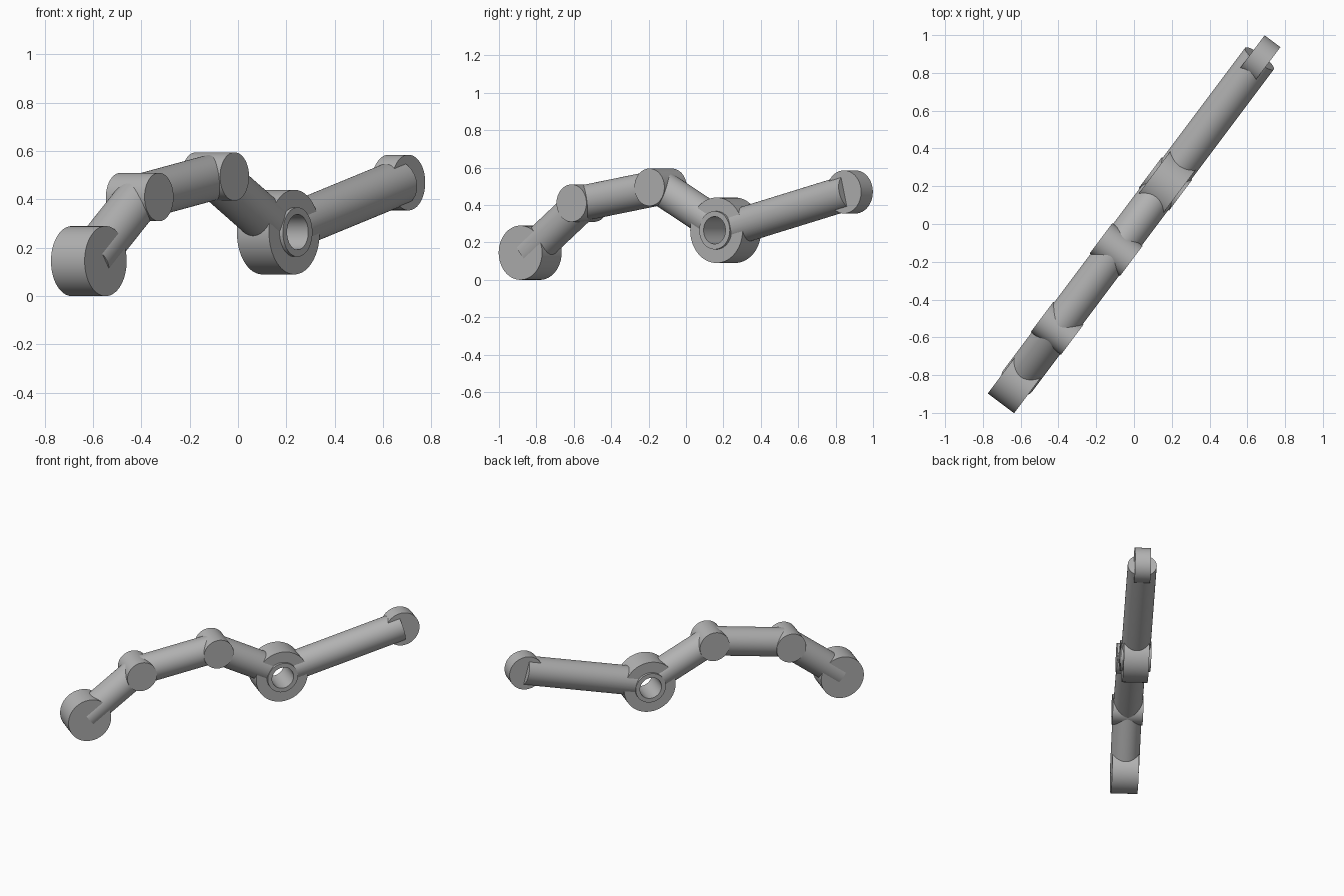
import bpy
from mathutils import Vector

if "Cube" in bpy.data.objects:
    bpy.data.objects.remove(bpy.data.objects["Cube"], do_unlink=True)

grey = bpy.data.materials.new("plain grey")
grey.use_nodes = True
grey.diffuse_color = (0.45, 0.45, 0.45, 1)
grey.node_tree.nodes["Principled BSDF"].inputs["Base Color"].default_value = (0.45, 0.45, 0.45, 1)

# The linkage lies in one upright plane: along runs with it, across is the pin axis
along = Vector((0.6, 0.8, 0))
across = Vector((0.8, -0.6, 0))


def rod(name, start, end, radius):
    """Capped cylinder between two points."""
    axis = end - start
    bpy.ops.mesh.primitive_cylinder_add(vertices=96, radius=radius, depth=axis.length,
                                        location=(start + end) / 2)
    ob = bpy.context.object
    ob.name = name
    ob.rotation_euler = axis.to_track_quat("Z", "Y").to_euler()
    ob.data.materials.append(grey)
    return ob


# Joints: name, distance along, height, radius, half width
joints = [
    ("foot_wheel", -1.037, 0.145, 0.145, 0.087),
    ("lower_pin", -0.686, 0.41, 0.10, 0.10),
    ("upper_pin", -0.165, 0.495, 0.10, 0.10),
    ("hub_wheel", 0.27, 0.265, 0.175, 0.083),
    ("end_wheel", 1.099, 0.47, 0.115, 0.052),
]
parts, centres = {}, []
for name, s, z, radius, half in joints:
    c = along * s + across * 0.006 + Vector((0, 0, z))
    centres.append(c)
    parts[name] = rod(name, c - across * half, c + across * half, radius)

# Round arms from each joint centre to the next
arms = ["foot_arm", "middle_arm", "hub_arm", "end_arm"]
for name, a, b in zip(arms, centres, centres[1:]):
    parts[name] = rod(name, a, b, 0.095)

# Bearing sleeve through the hub wheel
hub = centres[3]
parts["hub_sleeve"] = rod("hub_sleeve", hub - across * 0.1, hub + across * 0.1, 0.102)

# Bore straight through everything that meets at the hub
cutter = rod("bore_cutter", hub - across * 0.3, hub + across * 0.3, 0.073)
cutter.hide_render = True
for name in ("hub_wheel", "hub_sleeve", "hub_arm", "end_arm"):
    ob = parts[name]
    bpy.context.view_layer.objects.active = ob
    mod = ob.modifiers.new("bore", "BOOLEAN")
    mod.operation = "DIFFERENCE"
    mod.solver = "EXACT"
    mod.object = cutter
    bpy.ops.object.modifier_apply(modifier=mod.name)
bpy.data.objects.remove(cutter, do_unlink=True)

# Smooth round walls, crisp rims
bpy.ops.object.select_all(action="DESELECT")
for ob in parts.values():
    ob.select_set(True)
    bpy.context.view_layer.objects.active = ob
bpy.ops.object.shade_smooth_by_angle()
